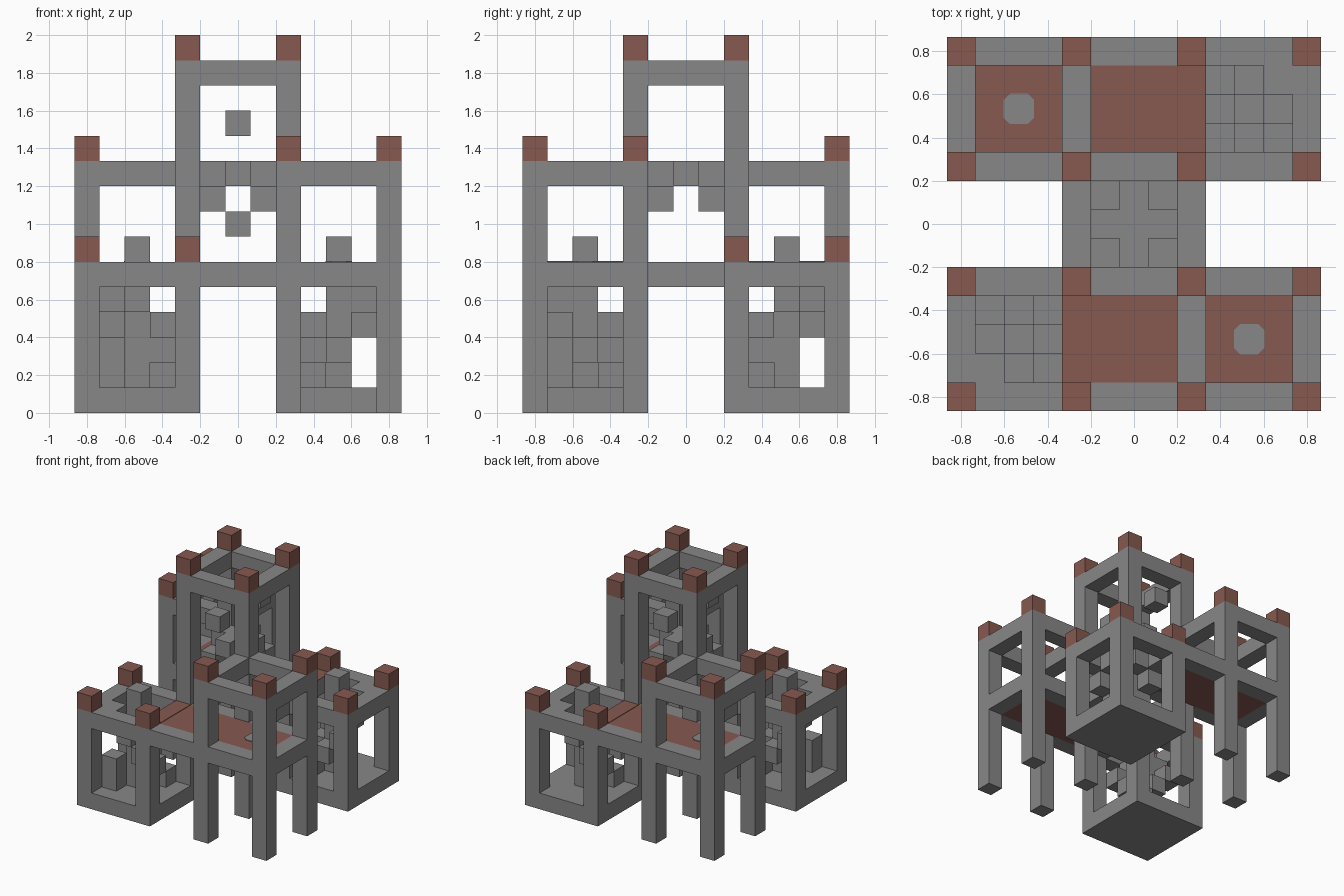
import bpy
import bmesh
import math
from mathutils import Matrix, Vector

U = 2 / 15      # grid module
HALF = 6.5      # half the plan width in modules

cube = bpy.data.objects.get("Cube")
if cube:
    bpy.data.objects.remove(cube, do_unlink=True)


def material(name, color):
    mat = bpy.data.materials.new(name)
    mat.use_nodes = True
    mat.diffuse_color = (*color, 1)
    mat.node_tree.nodes["Principled BSDF"].inputs["Base Color"].default_value = (*color, 1)
    return mat


STONE = material("grey_stone", (0.245, 0.245, 0.245))
BRICK = material("red_brick", (0.24, 0.10, 0.08))


def build(name, boxes, mat, turn=False):
    """One object from (low corner, size) boxes in modules, optionally turned half round."""
    bm = bmesh.new()
    for low, size in boxes:
        centre = Vector([p + s / 2 for p, s in zip(low, size)]) - Vector((HALF, HALF, 0))
        m = Matrix.Translation(centre) @ Matrix.Diagonal((*size, 1))
        bmesh.ops.create_cube(bm, size=1, matrix=m)
    m = Matrix.Rotation(math.pi if turn else 0, 4, 'Z') @ Matrix.Scale(U, 4)
    bm.transform(m)
    mesh = bpy.data.meshes.new(name)
    bm.to_mesh(mesh)
    bm.free()
    mesh.materials.append(mat)
    obj = bpy.data.objects.new(name, mesh)
    bpy.context.collection.objects.link(obj)
    return obj


def ring(x, y, z):
    """Four beams between the corner posts of a five-module bay."""
    return [((x + 1, y, z), (3, 1, 1)), ((x + 1, y + 4, z), (3, 1, 1)),
            ((x, y + 1, z), (1, 3, 1)), ((x + 4, y + 1, z), (1, 3, 1))]


def blocks(cells):
    return [(c, (1, 1, 1)) for c in cells]


# Posts with brick caps; height depends on the bay they belong to
LINES = (0, 4, 8, 12)
posts, caps = [], []
for x in LINES:
    for y in LINES:
        if x in (4, 8) and y in (4, 8):
            top = 14
        elif (x < 6) == (y < 6):
            top = 6
        else:
            top = 10
        posts.append(((x, y, 0), (1, 1, top)))
        caps.append(((x, y, top), (1, 1, 1)))
build("posts", posts, STONE)
build("post_caps", caps, BRICK)

# Central tower: crown ring, lower side beams, stair blocks
build("tower_crown_ring", ring(4, 4, 13), STONE)
build("tower_side_beams", [((x, 5, 5), (1, 3, 1)) for x in (4, 8)], STONE)
corners = [(x, y, 8) for x in (5, 7) for y in (5, 7)]
cross = [(6, 6, 9), (5, 6, 9), (7, 6, 9), (6, 5, 9), (6, 7, 9)]
entries = [(6, y, z) for y in (4, 8) for z in (7, 11)]
build("tower_steps", blocks(corners + cross + entries), STONE)

# Twin stair flights around a newel, climbing to the outer corner
STAIR = [(3, 3, 1), (3, 2, 2), (2, 3, 2), (3, 1, 3), (1, 3, 3),
         (2, 1, 4), (1, 2, 4), (1, 1, 5)]

for side, turn in (("front", False), ("back", True)):
    # Low stair bay with solid floor
    build(side + "_stair_bay_floor", [((0, 0, 0), (5, 5, 1))], STONE, turn)
    build(side + "_stair_bay_ring", ring(0, 0, 5), STONE, turn)
    build(side + "_stair_newel", [((2, 2, 1), (1, 1, 6))], STONE, turn)
    build(side + "_stair_steps", blocks(STAIR), STONE, turn)

    # Middle bay beams and tall bay rings
    build(side + "_middle_beams", [((5, y, 5), (3, 1, 1)) for y in (0, 4)], STONE, turn)
    tall = ring(8, 0, 9) + [b for b in ring(8, 0, 5) if b[0][0] != 8]
    build(side + "_tall_bay_beams", tall, STONE, turn)

    # Brick deck, with a thin covering over the shared beam
    build(side + "_deck", [((5, 1, 5), (7, 3, 1)), ((4, 1, 6), (1, 3, 0.03))], BRICK, turn)

    # Chamfered stone inlay in the deck
    inlay = build(side + "_deck_inlay", [((9.97, 1.97, 6), (1.06, 1.06, 0.04))], STONE, turn)
    bm = bmesh.new()
    bm.from_mesh(inlay.data)
    upright = [e for e in bm.edges
               if abs(e.verts[0].co.z - e.verts[1].co.z) > 0.001]
    bmesh.ops.bevel(bm, geom=upright, offset=0.03, segments=1, affect='EDGES')
    bm.to_mesh(inlay.data)
    bm.free()

# Corner plinth inside the front stair bay
build("front_stair_plinth", [((1, 1, 1), (1, 1, 2))], STONE)
